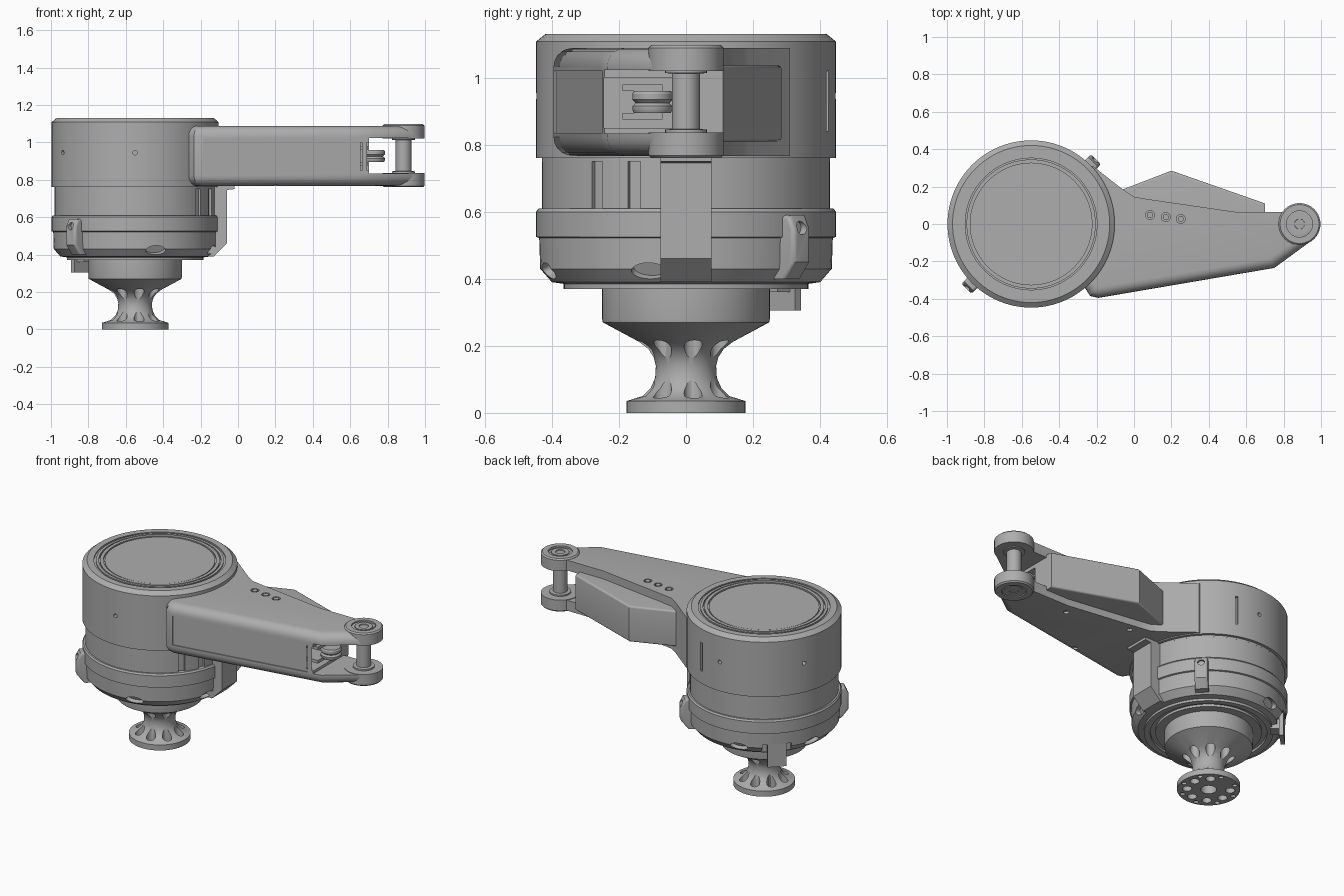
import bpy, bmesh
from math import cos, sin, radians, pi
from mathutils import Matrix, Vector

if "Cube" in bpy.data.objects:
    bpy.data.objects.remove(bpy.data.objects["Cube"])

GREY = (0.42, 0.42, 0.42, 1)
mat = bpy.data.materials.new("machined grey")
mat.use_nodes = True
mat.diffuse_color = GREY
mat.node_tree.nodes["Principled BSDF"].inputs["Base Color"].default_value = GREY

AXIS = Vector((-0.55, 0, 0))   # drum axis
PIN = Vector((0.885, 0, 0))    # fork pin axis
parts = []


def finish(name, bm):
    bmesh.ops.recalc_face_normals(bm, faces=bm.faces)
    me = bpy.data.meshes.new(name)
    bm.to_mesh(me)
    bm.free()
    me.materials.append(mat)
    ob = bpy.data.objects.new(name, me)
    bpy.context.collection.objects.link(ob)
    parts.append(ob)
    return ob


def lathe(name, profile, centre=AXIS, steps=72):
    bm = bmesh.new()
    vs = [bm.verts.new(centre + Vector((r, 0, z))) for r, z in profile]
    es = [bm.edges.new(p) for p in zip(vs, vs[1:])]
    bmesh.ops.spin(bm, geom=vs + es, cent=centre, axis=(0, 0, 1),
                   angle=2 * pi, steps=steps, use_merge=True)
    bmesh.ops.remove_doubles(bm, verts=bm.verts, dist=0.0002)
    return finish(name, bm)


def prism(name, pts, lo, hi, matrix=Matrix(), bevel=None, offset=0.0):
    """Extrude an outline from lo to hi; bevel is a rule choosing edges by midpoint."""
    bm = bmesh.new()
    base = bm.faces.new([bm.verts.new((x, y, lo)) for x, y in pts])
    top = bmesh.ops.extrude_face_region(bm, geom=[base])["geom"]
    bmesh.ops.translate(bm, vec=(0, 0, hi - lo),
                        verts=[v for v in top if isinstance(v, bmesh.types.BMVert)])
    bmesh.ops.recalc_face_normals(bm, faces=bm.faces)
    if bevel:
        es = [e for e in bm.edges if bevel((e.verts[0].co + e.verts[1].co) / 2,
                                           abs(e.verts[0].co.z - e.verts[1].co.z) > 0.01)]
        bmesh.ops.bevel(bm, geom=es, offset=offset, segments=5, profile=0.5,
                        affect='EDGES', clamp_overlap=True)
    bm.transform(matrix)
    return finish(name, bm)


def box(name, size, matrix):
    bm = bmesh.new()
    bmesh.ops.create_cube(bm, size=1, matrix=matrix @ Matrix.Diagonal((*size, 1)))
    return finish(name, bm)


def rod(name, r, length, matrix, seg=24):
    bm = bmesh.new()
    bmesh.ops.create_cone(bm, cap_ends=True, segments=seg, radius1=r, radius2=r,
                          depth=length, matrix=matrix)
    return finish(name, bm)


def around(deg, r=0.0, z=0.0):
    """Frame on the drum: local x points outward at the given azimuth."""
    return (Matrix.Translation(AXIS) @ Matrix.Rotation(radians(deg), 4, 'Z')
            @ Matrix.Translation((r, 0, z)))


def at(x, y, z):
    return Matrix.Translation((x, y, z))


def cut(ob, cutters):
    for c in cutters:
        c.hide_render = True
        m = ob.modifiers.new("cut", 'BOOLEAN')
        m.operation, m.solver, m.object = 'DIFFERENCE', 'EXACT', c
    bpy.context.view_layer.update()
    ev = ob.evaluated_get(bpy.context.evaluated_depsgraph_get())
    me = bpy.data.meshes.new_from_object(ev)
    ob.modifiers.clear()
    ob.data = me
    for c in cutters:
        parts.remove(c)
        bpy.data.objects.remove(c)


SIDE = Matrix.Rotation(pi / 2, 4, 'Y')

# Upper drum with ringed lid, side slot and screw holes
upper = lathe("upper_drum", [
    (0, 0.75), (0.43, 0.75), (0.43, 0.76), (0.447, 0.76), (0.447, 1.108), (0.42, 1.13),
    (0.38, 1.13), (0.38, 1.122), (0.368, 1.122), (0.368, 1.13), (0.352, 1.13),
    (0.352, 1.118), (0.345, 1.118), (0.345, 1.13), (0.325, 1.13), (0.325, 1.12),
    (0.318, 1.12), (0.318, 1.127), (0, 1.127)], steps=96)
cut(upper, [box("slot", (0.04, 0.016, 0.18), around(71, 0.447, 0.93))]
    + [rod("hole", 0.012, 0.06, around(a, 0.447, 0.945) @ SIDE)
       for a in (-90, 90, 156, 210)])

# Middle drum with vertical channels below the arm
middle = lathe("middle_drum", [(0, 0.6), (0.43, 0.6), (0.43, 0.755), (0, 0.755)])
cut(middle, [box("channel", (0.03, 0.04, 0.3), around(a, 0.43, 0.69)) for a in (-38, -21)])

# Lower housing with a flange, chamfered rim and scooped drain slots
lower = lathe("lower_housing", [
    (0, 0.37), (0.3, 0.37), (0.3, 0.385), (0.33, 0.385), (0.33, 0.37), (0.365, 0.37),
    (0.365, 0.385), (0.4, 0.39), (0.435, 0.43), (0.438, 0.522), (0.447, 0.525),
    (0.447, 0.6), (0.44, 0.61), (0, 0.61)], steps=96)
tilt = Matrix.Rotation(radians(115), 4, 'Y') @ Matrix.Diagonal((0.5, 1, 1, 1))
cut(lower, [rod("scoop", 0.055, 0.07, around(a, 0.43, 0.42) @ tilt)
            for a in (-75, -15, 105, 165)]
    + [box("notch", (0.1, 0.17, 0.1), around(135, 0.44, 0.4))])

# Screw lugs on opposite sides of the housing
for i, a in enumerate((45, 225)):
    lug = prism("housing_lug_%d" % (i + 1),
                [(0.38, 0.4), (0.45, 0.4), (0.49, 0.45), (0.49, 0.55), (0.47, 0.59),
                 (0.38, 0.59)], -0.038, 0.038,
                around(a) @ Matrix.Rotation(pi / 2, 4, 'X'),
                lambda m, up: m.x > 0.42 and not up, 0.014)
    cut(lug, [rod("hole", 0.02, 0.05, around(a, 0.49, 0.552) @ SIDE)])

# Spine block joining housing and arm
prism("spine_block", [(-0.25, 0.39), (-0.13, 0.39), (-0.06, 0.46), (-0.06, 0.745),
                      (-0.02, 0.75), (-0.02, 0.766), (-0.25, 0.766)], -0.076, 0.076,
      Matrix.Rotation(pi / 2, 4, 'X'))

# Hanging connector tab
box("connector_tab", (0.025, 0.11, 0.16), around(135, 0.417, 0.385))
box("connector_plug", (0.06, 0.07, 0.06), around(135, 0.38, 0.39))

# Flared output spindle with drilled bolt circle
spindle = lathe("output_spindle", [
    (0, 0), (0.178, 0), (0.178, 0.035), (0.13, 0.05), (0.105, 0.075), (0.092, 0.105),
    (0.09, 0.14), (0.096, 0.165), (0.112, 0.19), (0.14, 0.212), (0.248, 0.27),
    (0.25, 0.28), (0.25, 0.375), (0, 0.375)])
cut(spindle, [rod("bore", 0.045, 0.2, around(0, 0, 0))]
    + [rod("drill", 0.027, 0.36, around(a, 0.122, 0.075)) for a in range(10, 370, 45)]
    + [rod("pin_hole", 0.014, 0.03, around(a, 0.155, 0)) for a in range(32, 392, 45)])

# Arm shell with rounded front, forked tip and sunk front panel
arm = prism("arm_shell", [
    (-0.36, -0.24), (-0.26, -0.345), (-0.235, -0.385), (-0.19, -0.395), (0.62, -0.257),
    (0.75, -0.235), (0.955, -0.085), (0.93, 0.065), (0.54, 0.065), (0.08, 0.132),
    (0, 0.145), (-0.06, 0.185), (-0.22, 0.31), (-0.4, 0.3)], 0.767, 1.088,
    bevel=lambda m, up: m.y < -0.1 and not up and m.x > -0.32, offset=0.055)
front_turn = Matrix.Rotation(radians(9.7), 4, 'Z')
cut(arm, [box("fork_gap", (0.5, 0.8, 0.19), at(0.95, 0, 0.928)),
          box("roller_pocket", (0.22, 0.21, 0.15), at(0.65, -0.14, 0.925)),
          box("front_panel", (0.86, 0.012, 0.185), at(0.24, -0.322, 0.928) @ front_turn)]
    + [rod("hole", 0.024, 0.03, at(x, y, 1.088))
       for x, y in ((0.085, 0.048), (0.17, 0.037), (0.25, 0.027))]
    + [rod("hole", 0.016, 0.03, at(x, y, 0.767)) for x, y in ((0.1, 0.08), (0.5, 0), (0.2, -0.28))])
for x, y in ((0.085, 0.048), (0.17, 0.037), (0.25, 0.027)):
    rod("arm_screw", 0.016, 0.02, at(x, y, 1.078))

# Rear side box on the arm
prism("rear_box", [(-0.08, 0.1), (-0.06, 0.185), (0.2, 0.285), (0.7, 0.11), (0.7, 0)],
      0.81, 1.037, bevel=lambda m, up: m.y > 0.13 and not up, offset=0.012)

# Roller and its tongue inside the fork gap
lathe("guide_roller", [(0, 0.895), (0.055, 0.895), (0.06, 0.905), (0.06, 0.915),
                       (0.05, 0.925), (0.06, 0.935), (0.06, 0.952), (0.055, 0.96),
                       (0, 0.96)], Vector((0.725, -0.1, 0)), 32)
box("roller_tongue", (0.15, 0.12, 0.02), at(0.62, -0.13, 0.97))
box("roller_tongue_lower", (0.15, 0.12, 0.02), at(0.62, -0.13, 0.885))

# Fork eyes and the pin between them
for name, face, inner in (("upper_eye", 1.097, 1.02), ("lower_eye", 0.76, 0.836)):
    s = 1 if face > inner else -1
    lathe(name, [(0, inner), (0.112, inner), (0.112, face - 0.008 * s), (0.104, face),
                 (0.07, face), (0.07, face - 0.014 * s), (0.052, face - 0.014 * s),
                 (0.052, face - 0.004 * s), (0.028, face - 0.004 * s),
                 (0.022, face - 0.025 * s), (0, face - 0.025 * s)], PIN, 40)
lathe("fork_pin", [(0, 0.83), (0.062, 0.83), (0.062, 0.845), (0.042, 0.847),
                   (0.042, 1.012), (0.062, 1.014), (0.062, 1.025), (0, 1.025)], PIN, 32)

# Smooth curved surfaces, keep machined edges crisp
for ob in parts:
    ob.data.shade_smooth()
    ob.data.set_sharp_from_angle(angle=radians(30))
